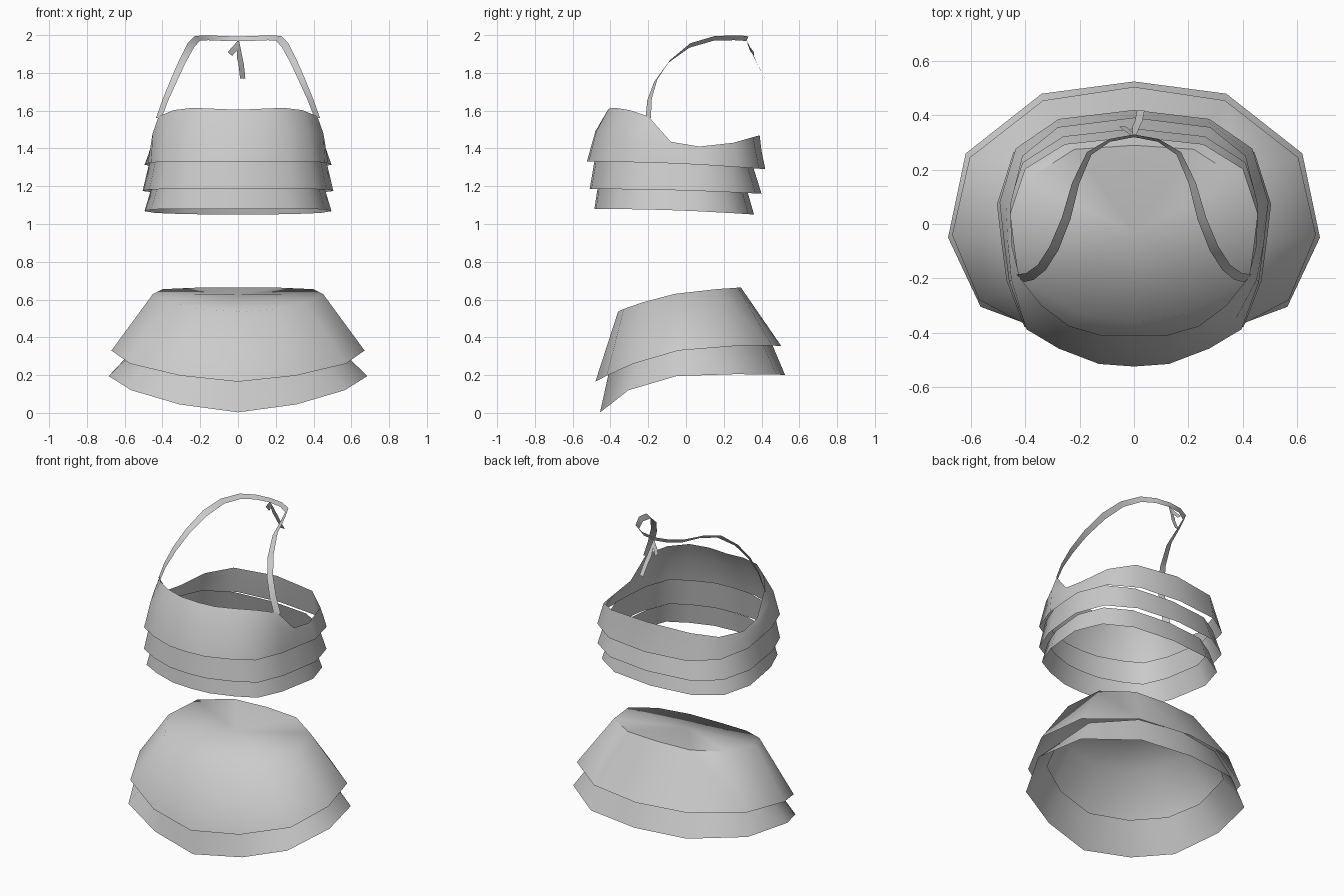
import bpy, math
from mathutils import Vector


def make(name, verts, faces, angle=60):
    me = bpy.data.meshes.new(name)
    me.from_pydata([tuple(v) for v in verts], [], faces)
    me.validate()
    ob = bpy.data.objects.new(name, me)
    bpy.context.collection.objects.link(ob)
    bpy.ops.object.select_all(action='DESELECT')
    ob.select_set(True)
    bpy.context.view_layer.objects.active = ob
    bpy.ops.object.shade_smooth_by_angle(angle=math.radians(angle))
    return ob


def mirror_ring(half):
    """Half outline (front centre to back centre) -> closed ring."""
    return list(half) + [(-x, y, z) for x, y, z in reversed(half[1:-1])]


def loft(name, halves, cap=None):
    """Join rings, top to bottom; optional fan cap on the first ring."""
    rings = [mirror_ring(h) for h in halves]
    n = len(rings[0])
    verts = [v for r in rings for v in r]
    faces = []
    for k in range(len(rings) - 1):
        for i in range(n):
            j = (i + 1) % n
            faces.append((k * n + i, (k + 1) * n + i, (k + 1) * n + j, k * n + j))
    if cap:
        verts.append(cap)
        faces += [(i, (i + 1) % n, len(verts) - 1) for i in range(n)]
    return make(name, verts, faces)


def ribbon(name, pts):
    """Flat strip from (centre, half-width vector) pairs."""
    verts = []
    for c, w in pts:
        verts += [Vector(c) - Vector(w), Vector(c) + Vector(w)]
    faces = [(2 * i, 2 * i + 1, 2 * i + 3, 2 * i + 2) for i in range(len(pts) - 1)]
    return make(name, verts, faces)


# Shared bandeau outline: x and front-to-back fraction
OUTLINE = [(0, 0), (.13, .01), (.28, .07), (.40, .145), (.465, .33), (.483, .48),
           (.50, .64), (.44, .85), (.28, .965), (0, 1)]


def ring(sx, y0, y1, z0, z1):
    return [(x * sx, y0 + (y1 - y0) * t, z0 + (z1 - z0) * t * t) for x, t in OUTLINE]


# Upper bandeau tier with a shaped neckline
neckline = [(0, -.41, 1.605), (.12, -.41, 1.61), (.24, -.375, 1.615), (.34, -.30, 1.603),
            (.42, -.20, 1.57), (.45, -.08, 1.435), (.455, .07, 1.41), (.41, .25, 1.43),
            (.28, .355, 1.46), (0, .39, 1.47)]
bust = [(0, -.48, 1.49), (.125, -.475, 1.49), (.265, -.425, 1.49), (.375, -.35, 1.49),
        (.452, -.205, 1.48), (.465, -.07, 1.40), (.472, .08, 1.375), (.42, .265, 1.375),
        (.28, .37, 1.38), (0, .40, 1.385)]
loft("bandeau_upper_tier", [neckline, bust, ring(.99, -.525, .42, 1.33, 1.29)])

# Lower bandeau ruffles, tucked under the tier above
loft("bandeau_middle_tier", [ring(.93, -.48, .35, 1.36, 1.32),
                             ring(1.01, -.51, .40, 1.185, 1.16)])
loft("bandeau_lower_tier", [ring(.91, -.465, .32, 1.21, 1.19),
                            ring(.99, -.485, .36, 1.08, 1.05)])

# Skirt upper tier with closed waist
waist = [(0, -.36, .535), (.20, -.33, .55), (.36, -.23, .585), (.45, -.06, .63),
         (.40, .16, .655), (.22, .275, .663), (0, .29, .665)]
hem1 = [(0, -.48, .165), (.305, -.42, .197), (.57, -.28, .26), (.67, -.04, .33),
        (.605, .245, .353), (.335, .455, .357), (0, .505, .353)]
loft("skirt_upper_tier", [waist, hem1], cap=(0, -.03, .628))

# Skirt lower ruffle
tuck = [(0, -.405, .23), (.26, -.35, .255), (.46, -.24, .30), (.54, -.05, .335),
        (.51, .20, .38), (.29, .39, .40), (0, .44, .40)]
hem2 = [(0, -.455, .003), (.31, -.40, .045), (.565, -.305, .12), (.685, -.05, .195),
        (.62, .26, .205), (.34, .48, .203), (0, .525, .20)]
loft("skirt_lower_tier", [tuck, hem2])

# Halter strap around the neck
half = [((0, .325, 1.98), (0, .005, .012)), ((.09, .308, 1.983), (.002, .005, .013)),
        ((.165, .26, 1.986), (.008, .005, .013)), ((.215, .15, 1.983), (.013, .002, .012)),
        ((.25, .02, 1.945), (.016, .003, .012)), ((.295, -.09, 1.86), (.016, .007, .009)),
        ((.34, -.16, 1.76), (.015, .009, .008)), ((.383, -.193, 1.66), (.014, .012, .005)),
        ((.42, -.20, 1.56), (.014, .014, .002))]
left = [((-c[0], c[1], c[2]), (-w[0], w[1], w[2])) for c, w in reversed(half[1:])]
ribbon("halter_strap", left + half)

# Loose tie ends at the nape
ribbon("long_tie", [((0, .322, 1.97), (.006, 0, 0)), ((.008, .36, 1.885), (.014, 0, .003)),
                    ((.017, .378, 1.845), (.014, 0, .001)), ((.025, .418, 1.77), (.014, 0, 0))])
ribbon("short_tie", [((0, .325, 1.96), (.006, 0, -.004)), ((-.02, .34, 1.925), (.012, 0, -.01)),
                     ((-.043, .36, 1.90), (.012, 0, -.01))])
